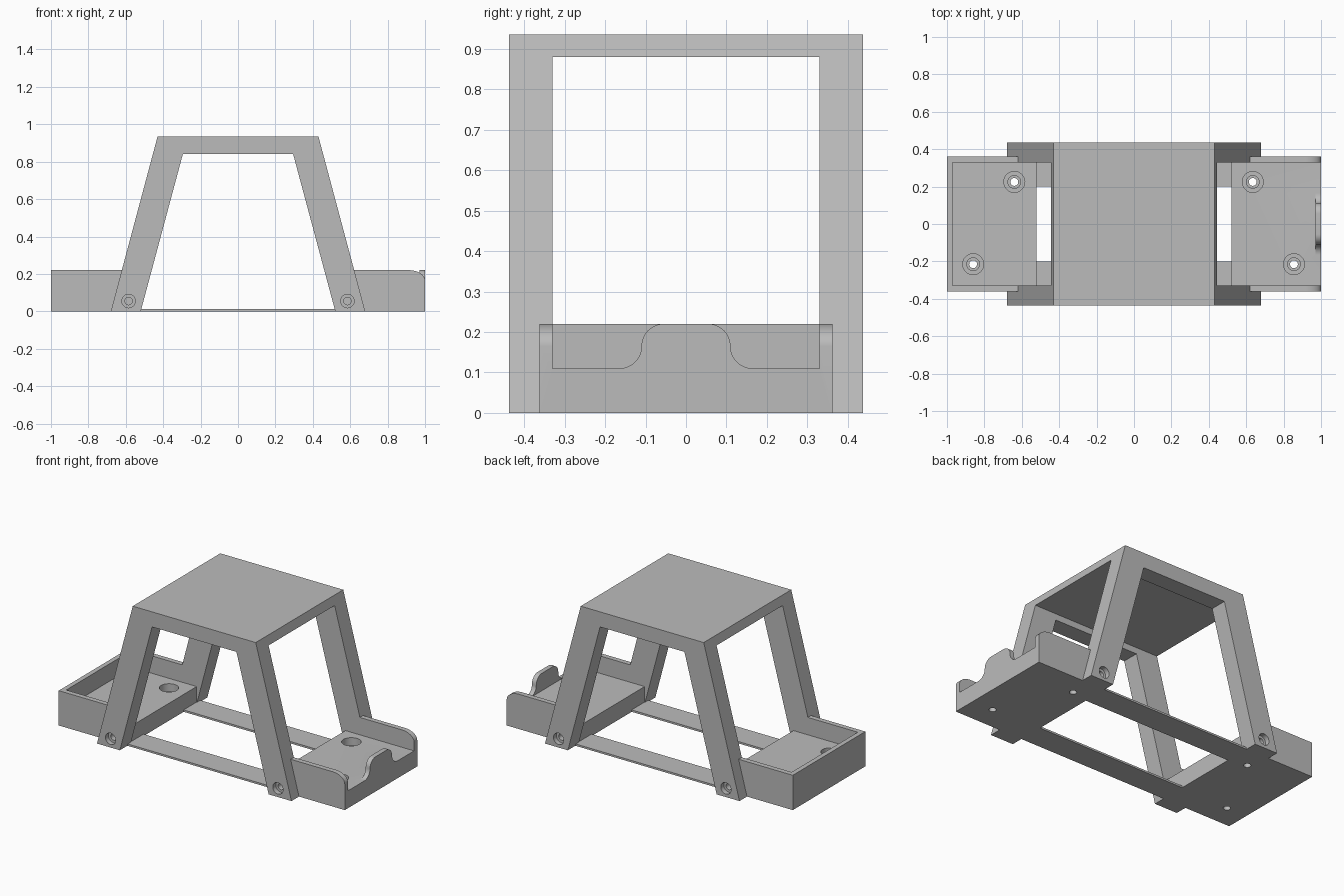
import bpy, bmesh, math
from mathutils import Vector

if "Cube" in bpy.data.objects:
    bpy.data.objects.remove(bpy.data.objects["Cube"])

grey = bpy.data.materials.new("plain grey")
grey.use_nodes = True
colour = (0.5, 0.5, 0.5, 1)
grey.diffuse_color = colour
grey.node_tree.nodes["Principled BSDF"].inputs["Base Color"].default_value = colour


def prism(name, profile, axis, low, high):
    """Extrude a 2D profile along an axis: xz along y, yz along x, xy along z."""
    place = {"x": lambda a, b, t: (t, a, b),
             "y": lambda a, b, t: (a, t, b),
             "z": lambda a, b, t: (a, b, t)}[axis]
    bm = bmesh.new()
    face = bm.faces.new([bm.verts.new(place(a, b, low)) for a, b in profile])
    side = bmesh.ops.extrude_face_region(bm, geom=[face])["geom"]
    shift = Vector(place(0, 0, high - low))
    bmesh.ops.translate(bm, vec=shift, verts=[v for v in side if isinstance(v, bmesh.types.BMVert)])
    bmesh.ops.recalc_face_normals(bm, faces=bm.faces)
    mesh = bpy.data.meshes.new(name)
    bm.to_mesh(mesh)
    bm.free()
    mesh.materials.append(grey)
    obj = bpy.data.objects.new(name, mesh)
    bpy.context.collection.objects.link(obj)
    return obj


def box(name, x, y, z):
    return prism(name, [(x[0], y[0]), (x[1], y[0]), (x[1], y[1]), (x[0], y[1])], "z", *z)


def arc(ca, cb, ra, rb, start, end, steps=12):
    angles = [math.radians(start + (end - start) * i / steps) for i in range(steps + 1)]
    return [(ca + ra * math.cos(t), cb + rb * math.sin(t)) for t in angles]


def cylinder(a, b, radius, axis, low, high):
    return prism("cutter", arc(a, b, radius, radius, 0, 350, 35), axis, low, high)


def combine(target, other, operation="DIFFERENCE"):
    mod = target.modifiers.new("cut", "BOOLEAN")
    mod.operation, mod.solver, mod.object = operation, "EXACT", other
    bpy.context.view_layer.objects.active = target
    bpy.ops.object.modifier_apply(modifier=mod.name)
    bpy.data.objects.remove(other)


# Sloping cage: solid trapezoid opened through the front and the sides
cage = prism("cage", [(-0.68, 0), (0.68, 0), (0.43, 0.935), (-0.43, 0.935)], "y", -0.437, 0.437)
combine(cage, prism("cutter", [(-0.547, -0.1), (0.547, -0.1), (0.295, 0.84), (-0.295, 0.84)],
                    "y", -0.6, 0.6))
combine(cage, box("cutter", (-1, 1), (-0.33, 0.33), (-0.1, 0.88)))

# Stepped blind screw holes in the feet
for x in (-0.585, 0.585):
    for s in (-1, 1):
        for radius, depth in ((0.036, 0.03), (0.02, 0.07)):
            low, high = sorted((s * 0.5, s * (0.437 - depth)))
            combine(cage, cylinder(x, 0.055, radius, "y", low, high))

# End trays: right one has three walls, left one an open end with a raised tab
right_tray = box("right_tray", (-1, -0.52), (-0.362, 0.362), (0, 0.22))
combine(right_tray, box("cutter", (-0.97, -0.4), (-0.33, 0.33), (0.11, 0.4)))

left_tray = box("left_tray", (0.52, 1), (-0.362, 0.362), (0, 0.22))
combine(left_tray, box("cutter", (0.4, 1.1), (-0.33, 0.33), (0.11, 0.4)))
corner = arc(0.915, 0.165, 0.085, 0.055, 90, 0) + [(1.1, 0.165), (1.1, 0.4), (0.915, 0.4)]
combine(left_tray, prism("cutter", corner, "y", -0.5, 0.5))

# Tab with a double curve on each side
half = arc(0.165, 0.165, 0.055, 0.055, 270, 180) + arc(0.055, 0.165, 0.055, 0.055, 0, 90)[1:]
outline = [(0.165, 0.09)] + half + [(-a, b) for a, b in reversed(half)] + [(-0.165, 0.09)]
combine(left_tray, prism("tab", outline, "x", 0.97, 1), "UNION")

# Stepped mounting holes through the tray floors
for tray, x, y in ((right_tray, -0.64, 0.225), (right_tray, -0.86, -0.215),
                   (left_tray, 0.635, 0.225), (left_tray, 0.855, -0.215)):
    for radius, bottom in ((0.056, 0.06), (0.034, 0.03), (0.021, -0.1)):
        combine(tray, cylinder(x, y, radius, "z", bottom, 0.3))

# Thin rails joining the trays
rails = [box(name, (-0.52, 0.52), span, (0, 0.012))
         for name, span in (("front_rail", (-0.362, -0.2)), ("back_rail", (0.2, 0.362)))]

for obj in [cage, right_tray, left_tray] + rails:
    bpy.ops.object.select_all(action="DESELECT")
    obj.select_set(True)
    bpy.context.view_layer.objects.active = obj
    bpy.ops.object.shade_smooth_by_angle(angle=math.radians(30))
